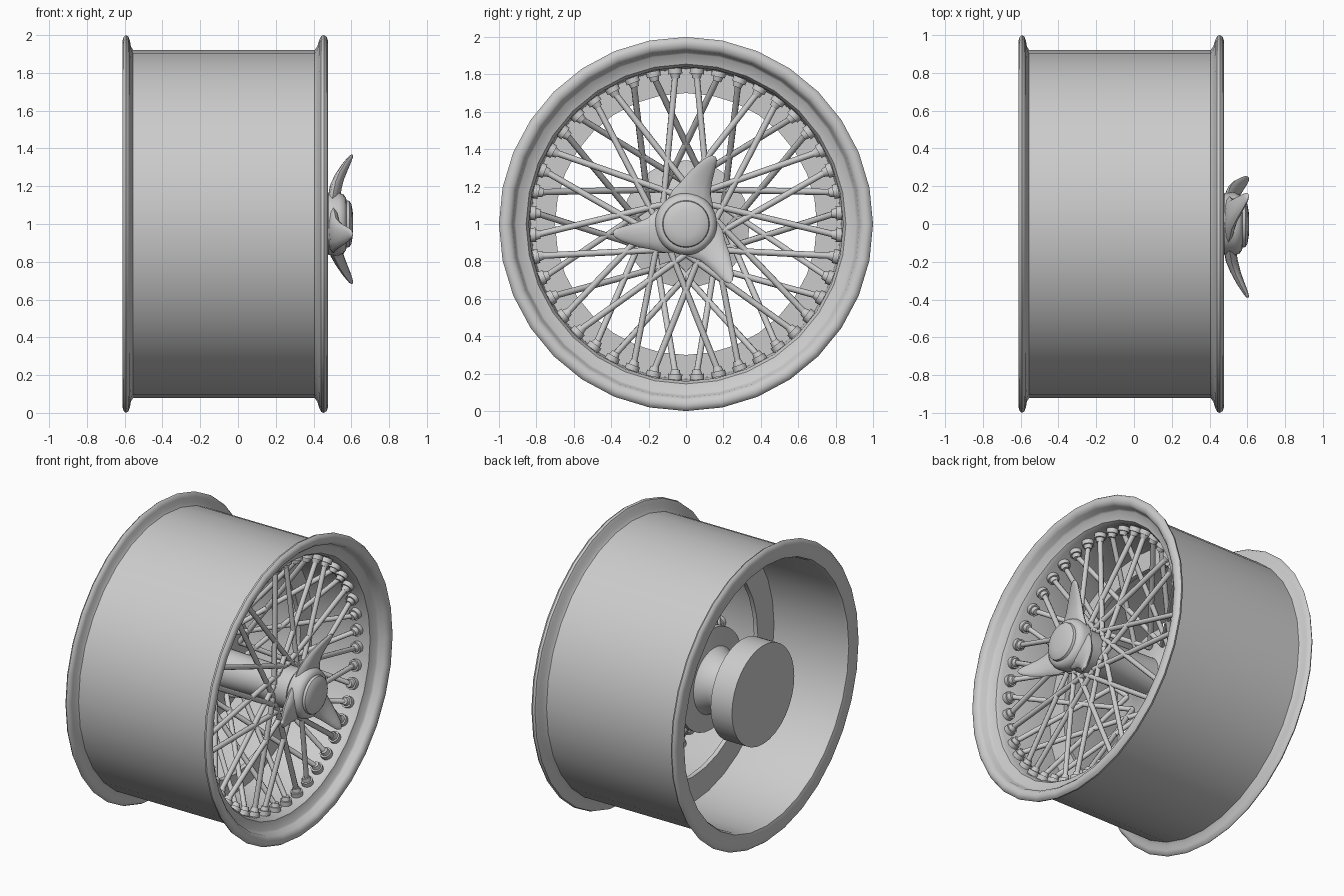
import bpy, bmesh
from math import sin, cos, pi, radians
from mathutils import Vector, Matrix

if "Cube" in bpy.data.objects:
    bpy.data.objects.remove(bpy.data.objects["Cube"])


def finish(name, bm, angle=35):
    bmesh.ops.recalc_face_normals(bm, faces=bm.faces)
    me = bpy.data.meshes.new(name)
    bm.to_mesh(me)
    bm.free()
    ob = bpy.data.objects.new(name, me)
    bpy.context.collection.objects.link(ob)
    bpy.ops.object.select_all(action='DESELECT')
    ob.select_set(True)
    bpy.context.view_layer.objects.active = ob
    bpy.ops.object.shade_smooth_by_angle(angle=radians(angle))
    return ob


def polar(x, r, a):
    """Point on the wheel: x along the axle, angle from +y towards +z."""
    return Vector((x, r * cos(a), 1 + r * sin(a)))


def lathe(name, profile, n=32, closed=False, angle=40):
    bm = bmesh.new()
    rings = [[bm.verts.new(polar(x, r, 2 * pi * i / n)) for i in range(n)] for x, r in profile]
    pairs = list(zip(rings, rings[1:]))
    if closed:
        pairs.append((rings[-1], rings[0]))
    else:
        bm.faces.new(rings[0])
        bm.faces.new(rings[-1])
    for a, b in pairs:
        for i in range(n):
            j = (i + 1) % n
            bm.faces.new((a[i], a[j], b[j], b[i]))
    return finish(name, bm, angle)


def rod(bm, p, q, r1, r2, n=8):
    d = q - p
    m = Matrix.Translation((p + q) / 2) @ d.to_track_quat('Z', 'Y').to_matrix().to_4x4()
    bmesh.ops.create_cone(bm, cap_ends=True, segments=n, radius1=r1, radius2=r2,
                          depth=d.length, matrix=m)


# Rim: barrel, rolled flanges, front well and inner ring
lathe("rim", [
    (-0.555, 0.92), (0.405, 0.92), (0.42, 0.94), (0.43, 0.975), (0.44, 0.995), (0.455, 1.0),
    (0.47, 0.99), (0.477, 0.97), (0.472, 0.945), (0.455, 0.928), (0.42, 0.92), (0.41, 0.91),
    (0.395, 0.855), (0.37, 0.84), (-0.02, 0.83), (-0.02, 0.70), (-0.05, 0.70), (-0.05, 0.875),
    (-0.58, 0.875), (-0.605, 0.885), (-0.612, 0.91), (-0.612, 0.97), (-0.605, 0.99),
    (-0.593, 1.0), (-0.58, 0.992), (-0.572, 0.97), (-0.567, 0.94)], closed=True)

# Hub: rear drum, neck, spoke flange, front barrel
lathe("hub", [
    (-0.58, 0.335), (-0.42, 0.335), (-0.42, 0.19), (-0.28, 0.18), (-0.21, 0.22), (-0.19, 0.34),
    (-0.15, 0.34), (-0.13, 0.20), (-0.09, 0.125), (0.22, 0.115), (0.30, 0.135), (0.48, 0.135)])

# Spokes and nipples: alternate between the front hub and the rear flange
spokes, nipples = bmesh.new(), bmesh.new()
COUNT = 44
for i in range(COUNT):
    a = 2 * pi * (i + 0.5) / COUNT
    side = 1 if i % 2 else -1
    if (i // 2) % 2:
        inner = polar(0.36, 0.14, a + side * radians(60))
    else:
        inner = polar(-0.13, 0.22, a + side * radians(45))
    outer = polar(0.32, 0.80, a)
    rod(spokes, inner, outer, 0.017, 0.017)
    out = Vector((0, cos(a), sin(a)))
    rod(nipples, outer - out * 0.02, outer + out * 0.012, 0.022, 0.03, 10)
    rod(nipples, outer + out * 0.005, outer + out * 0.035, 0.038, 0.038, 12)
finish("spokes", spokes, 50)
finish("spoke_nipples", nipples, 50)

# Spinner cap
lathe("spinner_cap", [
    (0.46, 0.14), (0.48, 0.165), (0.535, 0.166), (0.56, 0.155), (0.572, 0.138), (0.574, 0.126),
    (0.59, 0.122), (0.60, 0.105), (0.607, 0.07), (0.61, 0.03)])

# Spinner wings: (radius, low side, high side, back x, front x)
sections = [(0.09, -0.12, 0.14, 0.47, 0.53), (0.14, -0.10, 0.135, 0.475, 0.54),
            (0.20, -0.06, 0.11, 0.485, 0.55), (0.26, -0.045, 0.09, 0.51, 0.565),
            (0.32, -0.036, 0.062, 0.543, 0.587), (0.36, -0.03, 0.04, 0.57, 0.602),
            (0.38, -0.025, 0.024, 0.584, 0.608), (0.392, -0.014, 0.010, 0.594, 0.61)]
N = 12
for k in range(3):
    a = radians(68 + 120 * k)
    rad, tan = Vector((0, cos(a), sin(a))), Vector((0, -sin(a), cos(a)))
    bm = bmesh.new()
    rings = []
    for r, t0, t1, x0, x1 in sections:
        ring = []
        for j in range(N):
            b = 2 * pi * j / N
            t = (t0 + t1) / 2 + (t1 - t0) / 2 * cos(b)
            x = (x0 + x1) / 2 + (x1 - x0) / 2 * sin(b)
            ring.append(bm.verts.new(Vector((x, 0, 1)) + rad * r + tan * t))
        rings.append(ring)
    for p, q in zip(rings, rings[1:]):
        for j in range(N):
            m = (j + 1) % N
            bm.faces.new((p[j], p[m], q[m], q[j]))
    bm.faces.new(rings[0])
    bm.faces.new(rings[-1])
    finish("spinner_wing_%d" % (k + 1), bm, 50)
